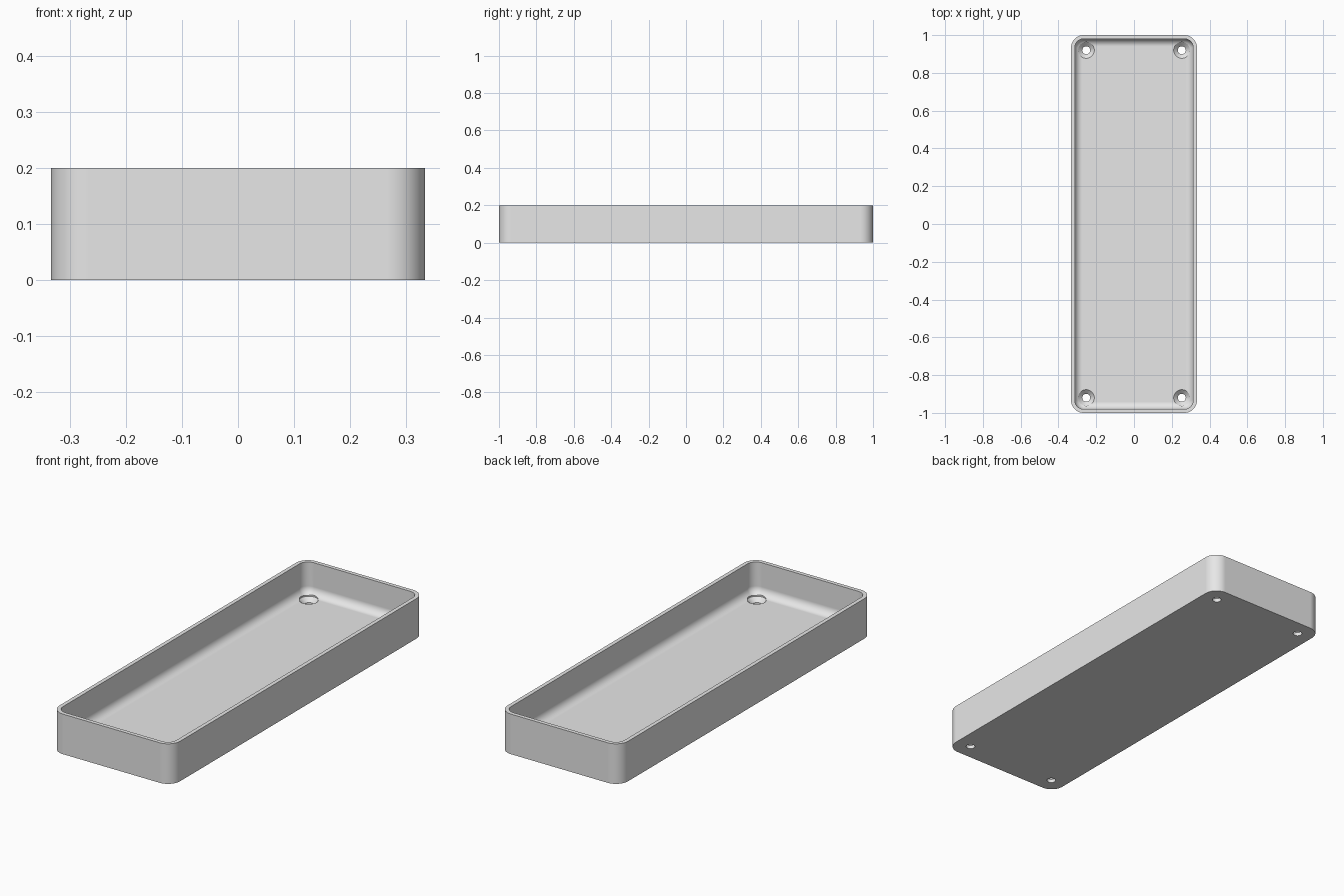
import bpy
import bmesh
import math

cube = bpy.data.objects.get("Cube")
if cube:
    bpy.data.objects.remove(cube, do_unlink=True)

WIDTH, LENGTH, HEIGHT = 0.667, 2.0, 0.2
CORNER, WALL, FLOOR, FILLET = 0.067, 0.02, 0.04, 0.04
HOLE_X, HOLE_Y = 0.253, 0.92
STEPS = 10

grey = bpy.data.materials.new("plain grey")
grey.use_nodes = True
grey.diffuse_color = (0.8, 0.8, 0.8, 1)
grey.node_tree.nodes["Principled BSDF"].inputs["Base Color"].default_value = (0.8, 0.8, 0.8, 1)


def make_object(name, bm):
    bmesh.ops.recalc_face_normals(bm, faces=bm.faces)
    mesh = bpy.data.meshes.new(name)
    bm.to_mesh(mesh)
    bm.free()
    mesh.materials.append(grey)
    obj = bpy.data.objects.new(name, mesh)
    bpy.context.collection.objects.link(obj)
    return obj


def loft(name, rings):
    """Join matching rings of points and cap both ends."""
    bm = bmesh.new()
    loops = [[bm.verts.new(p) for p in ring] for ring in rings]
    count = len(loops[0])
    for low, high in zip(loops, loops[1:]):
        for i in range(count):
            j = (i + 1) % count
            bm.faces.new((low[i], low[j], high[j], high[i]))
    bm.faces.new(loops[0])
    bm.faces.new(loops[-1])
    return make_object(name, bm)


def rounded_ring(inset, z):
    """Rounded rectangle set in from the outer outline."""
    radius = CORNER - inset
    points = []
    for quarter, (sx, sy) in enumerate(((1, 1), (-1, 1), (-1, -1), (1, -1))):
        cx, cy = sx * (WIDTH / 2 - CORNER), sy * (LENGTH / 2 - CORNER)
        for i in range(STEPS + 1):
            a = math.pi / 2 * (quarter + i / STEPS)
            points.append((cx + radius * math.cos(a), cy + radius * math.sin(a), z))
    return points


def circle(x, y, radius, z, sides=40):
    return [(x + radius * math.cos(math.tau * i / sides),
             y + radius * math.sin(math.tau * i / sides), z) for i in range(sides)]


# Open tray: straight outside, thin rim, filleted inner floor
rings = [rounded_ring(0, 0), rounded_ring(0, HEIGHT), rounded_ring(WALL, HEIGHT)]
for i in range(STEPS + 1):
    a = math.pi / 2 * i / STEPS
    rings.append(rounded_ring(WALL + FILLET * (1 - math.cos(a)),
                              FLOOR + FILLET * (1 - math.sin(a))))
tray = loft("tray", rings)

# Countersunk screw holes in the four corners
profile = ((0.021, -0.05), (0.021, 0.018), (0.043, FLOOR - 0.001), (0.043, 0.15))
bpy.context.view_layer.objects.active = tray
for sx in (-1, 1):
    for sy in (-1, 1):
        cutter = loft("hole_cutter", [circle(sx * HOLE_X, sy * HOLE_Y, r, z) for r, z in profile])
        cutter.hide_render = True
        cut = tray.modifiers.new("screw_hole", "BOOLEAN")
        cut.operation = "DIFFERENCE"
        cut.solver = "EXACT"
        cut.object = cutter
        bpy.ops.object.modifier_apply(modifier=cut.name)
        bpy.data.objects.remove(cutter, do_unlink=True)

# Smooth curves with crisp rim and hole edges
bpy.ops.object.select_all(action="DESELECT")
tray.select_set(True)
bpy.ops.object.shade_smooth_by_angle(angle=math.radians(30))
weighted = tray.modifiers.new("even_shading", "WEIGHTED_NORMAL")
weighted.keep_sharp = True
